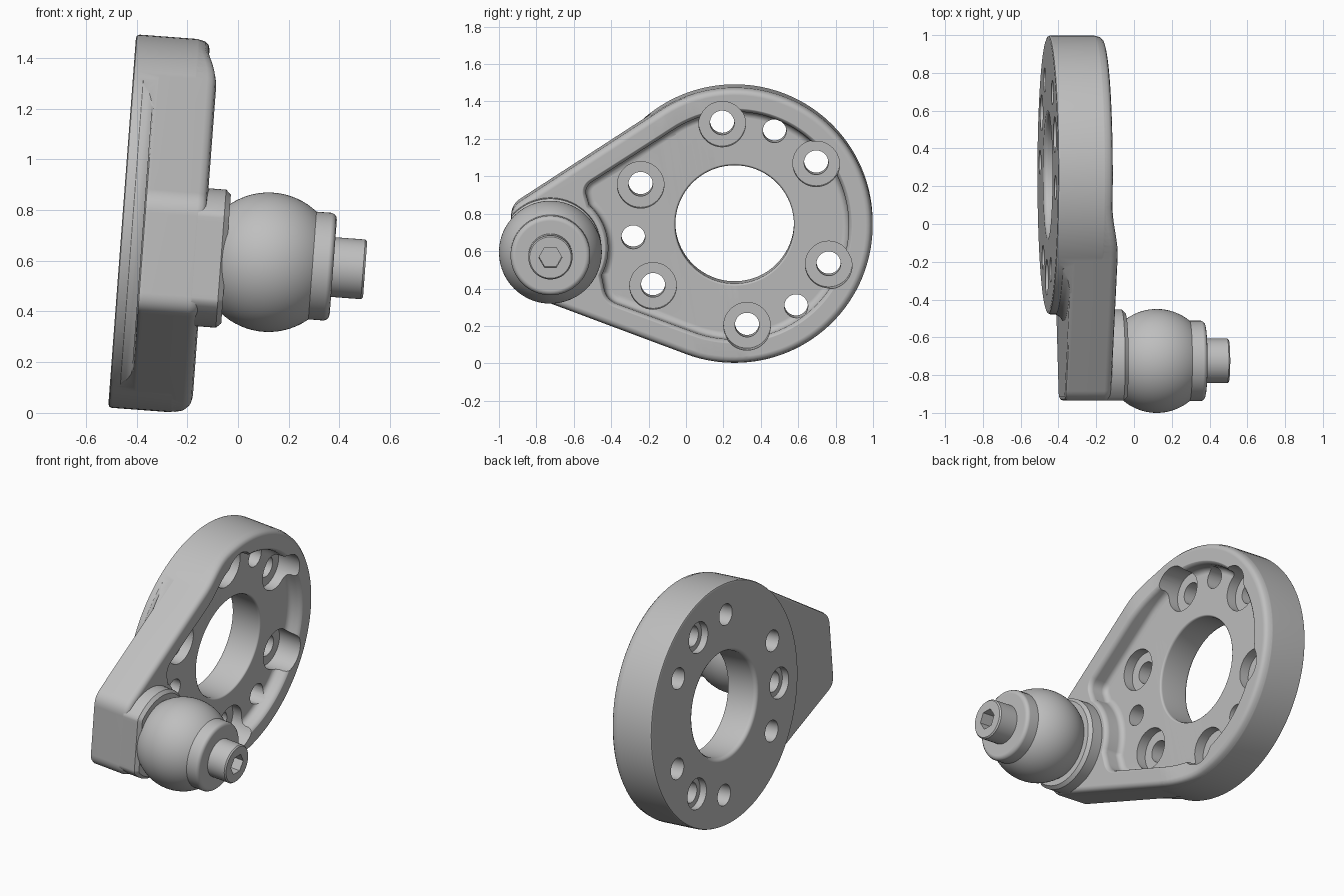
import bpy, bmesh, math
from mathutils import Matrix, Vector

cube = bpy.data.objects.get("Cube")
if cube:
    bpy.data.objects.remove(cube, do_unlink=True)

metal = bpy.data.materials.new("grey_metal")
metal.use_nodes = True
GREY = (0.52, 0.52, 0.52, 1)
metal.diffuse_color = GREY
metal.node_tree.nodes["Principled BSDF"].inputs["Base Color"].default_value = GREY

# Local frame: x along the ball axis, disc centred on (DISC_Y, 0); tilted at the end
DISC_Y = 0.26
BALL = (-0.725, -0.119)
PLACE = Matrix.Translation((-0.457, 0, 0.757)) @ Matrix.Rotation(math.radians(4.3), 4, "Y")
# The front swells from the disc to the thicker arm along this slanted direction
SWELL = Vector((0, 1, 0.18))


def arc(cy, cz, r, start, end, n):
    angles = [math.radians(start + (end - start) * i / n) for i in range(n + 1)]
    return [Vector((cy + r * math.cos(a), cz + r * math.sin(a))) for a in angles]


def circle(cy, cz, r, n=64):
    return arc(cy, cz, r, 0, 360, n)[:-1]


def soft_corner(before, corner, after, size, n=8):
    """Rounded corner as a quadratic curve."""
    c = Vector(corner)
    a = c + (Vector(before) - c).normalized() * size
    b = c + (Vector(after) - c).normalized() * size
    ts = [i / n for i in range(n + 1)]
    return [a * (1 - t) ** 2 + c * 2 * t * (1 - t) + b * t * t for t in ts]


def inset(outline, d):
    """Move a counter-clockwise outline inward by d."""
    result = []
    for i, p in enumerate(outline):
        e1 = (p - outline[i - 1]).normalized()
        e2 = (outline[(i + 1) % len(outline)] - p).normalized()
        n1, n2 = Vector((-e1.y, e1.x)), Vector((-e2.y, e2.x))
        result.append(p + (n1 + n2) * d / (1 + max(n1.dot(n2), -0.5)))
    return result


def solid(name, outline, levels, swell=False):
    """Stack an outline along x; levels are (x, inset) pairs."""
    bm = bmesh.new()
    rings = [[bm.verts.new((x, p.x, p.y)) for p in inset(outline, d)] for x, d in levels]
    for low, high in zip(rings, rings[1:]):
        for i in range(len(low)):
            bm.faces.new((low[i - 1], low[i], high[i], high[i - 1]))
    bm.faces.new(rings[0])
    bm.faces.new(rings[-1])
    if swell:
        for i in range(9):
            bmesh.ops.bisect_plane(bm, geom=bm.verts[:] + bm.edges[:] + bm.faces[:],
                                   plane_co=(0, 0.22 - 0.3 * i / 8, 0), plane_no=SWELL)
        for v in bm.verts:
            if v.co.x > 0.25:
                t = min(max((0.22 - v.co.dot(SWELL)) / 0.3, 0), 1)
                v.co.x += 0.037 * t * t * (3 - 2 * t)
    bmesh.ops.recalc_face_normals(bm, faces=bm.faces[:])
    mesh = bpy.data.meshes.new(name)
    bm.to_mesh(mesh)
    bm.free()
    mesh.materials.append(metal)
    obj = bpy.data.objects.new(name, mesh)
    bpy.context.collection.objects.link(obj)
    return obj


def combine(target, other, operation="DIFFERENCE"):
    mod = target.modifiers.new("cut", "BOOLEAN")
    mod.operation, mod.object, mod.solver = operation, other, "EXACT"
    bpy.context.view_layer.objects.active = target
    bpy.ops.object.modifier_apply(modifier=mod.name)
    bpy.data.objects.remove(other, do_unlink=True)


# Teardrop arm body with rounded rim
tip_top, tip_low = Vector((-0.935, 0.10)), Vector((-0.935, -0.337))
disc_arc = arc(DISC_Y, 0, 0.735, -111, 123, 80)
teardrop = (disc_arc + soft_corner(disc_arc[-1], tip_top, tip_low, 0.06)
            + soft_corner(tip_top, tip_low, disc_arc[0], 0.06))
bracket = solid("bracket", teardrop, [(0.083, 0.02), (0.089, 0.006), (0.103, 0), (0.255, 0),
                                      (0.275, 0.005), (0.288, 0.017), (0.293, 0.035)], True)

# Full disc standing proud at the back
disc = solid("disc", circle(DISC_Y, 0, 0.738, 128),
             [(0, 0.015), (0.004, 0.004), (0.014, 0), (0.245, 0),
              (0.262, 0.006), (0.275, 0.018), (0.278, 0.03)])
combine(bracket, disc, "UNION")

# Fillet where the arm leaves the back of the disc, trimmed to the arm's outline
fillet = solid("fillet", circle(DISC_Y, 0, 0.738, 128),
               [(0.03, 0.01), (0.045, -0.003), (0.06, -0.01), (0.073, -0.021), (0.082, -0.036),
                (0.12, -0.06)])
combine(fillet, solid("fillet_trim", teardrop, [(0, 0.004), (0.2, 0.004)]), "INTERSECT")
combine(bracket, fillet, "UNION")

# Front pocket following the rim and curving around the boss
rim = arc(DISC_Y, 0, 0.61, -111, 123, 70)
boss_side = arc(*BALL, 0.31, 48, -28, 20)
pocket_outline = (rim + soft_corner(rim[-1], (-0.545, 0.209), boss_side[0], 0.05) + boss_side
                  + soft_corner(boss_side[-1], (-0.425, -0.397), rim[0], 0.06))
pocket = solid("pocket_cutter", pocket_outline,
               [(0.208, 0.035), (0.212, 0.02), (0.222, 0.007), (0.24, 0), (0.265, 0),
                (0.282, -0.006), (0.291, -0.016), (0.296, -0.027), (0.4, -0.028)], True)
combine(bracket, pocket)

# Centre bore with softened mouths
combine(bracket, solid("bore_cutter", circle(DISC_Y, 0, 0.317, 96),
                       [(-0.1, -0.03), (-0.001, -0.026), (0.008, -0.01), (0.025, 0),
                        (0.193, 0), (0.203, -0.004), (0.21, -0.014), (0.5, -0.014)]))


def drill(angle, radius, start, end):
    a = math.radians(angle)
    y, z = DISC_Y + 0.546 * math.cos(a), 0.546 * math.sin(a)
    combine(bracket, solid("drill_cutter", circle(y, z, radius, 40), [(start, 0), (end, 0)]))


# Six front-counterbored holes and three back-counterbored holes
for i in range(6):
    drill(97 + 60 * i, 0.065, -0.2, 0.5)
    drill(97 + 60 * i, 0.125, 0.145, 0.5)
for i in range(3):
    drill(67 + 120 * i, 0.063, -0.2, 0.5)
    drill(67 + 120 * i, 0.095, -0.2, 0.045)

# Round boss, flattened flush with the end of the arm
boss_outline = [Vector((max(p.x, -0.934), p.y)) for p in circle(*BALL, 0.273, 80)]
boss = solid("boss", boss_outline, [(0.2, 0), (0.4, 0), (0.42, 0.018)])

# Ball, truncated at both ends
ball_levels = []
for i in range(25):
    x = 0.40 + 0.37 * i / 24
    ball_levels.append((x, 0.275 - math.sqrt(0.275 ** 2 - (x - 0.588) ** 2)))
ball = solid("ball", circle(*BALL, 0.275, 80), ball_levels)

# Collar and socket-head bolt
collar = solid("collar", circle(*BALL, 0.213),
               [(0.72, 0), (0.822, 0), (0.834, 0.005), (0.841, 0.014), (0.844, 0.026)])
bolt = solid("bolt", circle(*BALL, 0.118), [(0.78, 0), (0.962, 0), (0.97, 0.007)])
combine(bolt, solid("hex_cutter", circle(*BALL, 0.062, 6), [(0.89, 0), (1.1, 0)]))

# Tilt into place and shade
for obj in (bracket, boss, ball, collar, bolt):
    obj.matrix_world = PLACE
    bpy.ops.object.select_all(action="DESELECT")
    obj.select_set(True)
    bpy.context.view_layer.objects.active = obj
    bpy.ops.object.shade_smooth_by_angle(angle=math.radians(40))
    weighted = obj.modifiers.new("weighted_normals", "WEIGHTED_NORMAL")
    weighted.keep_sharp = True
